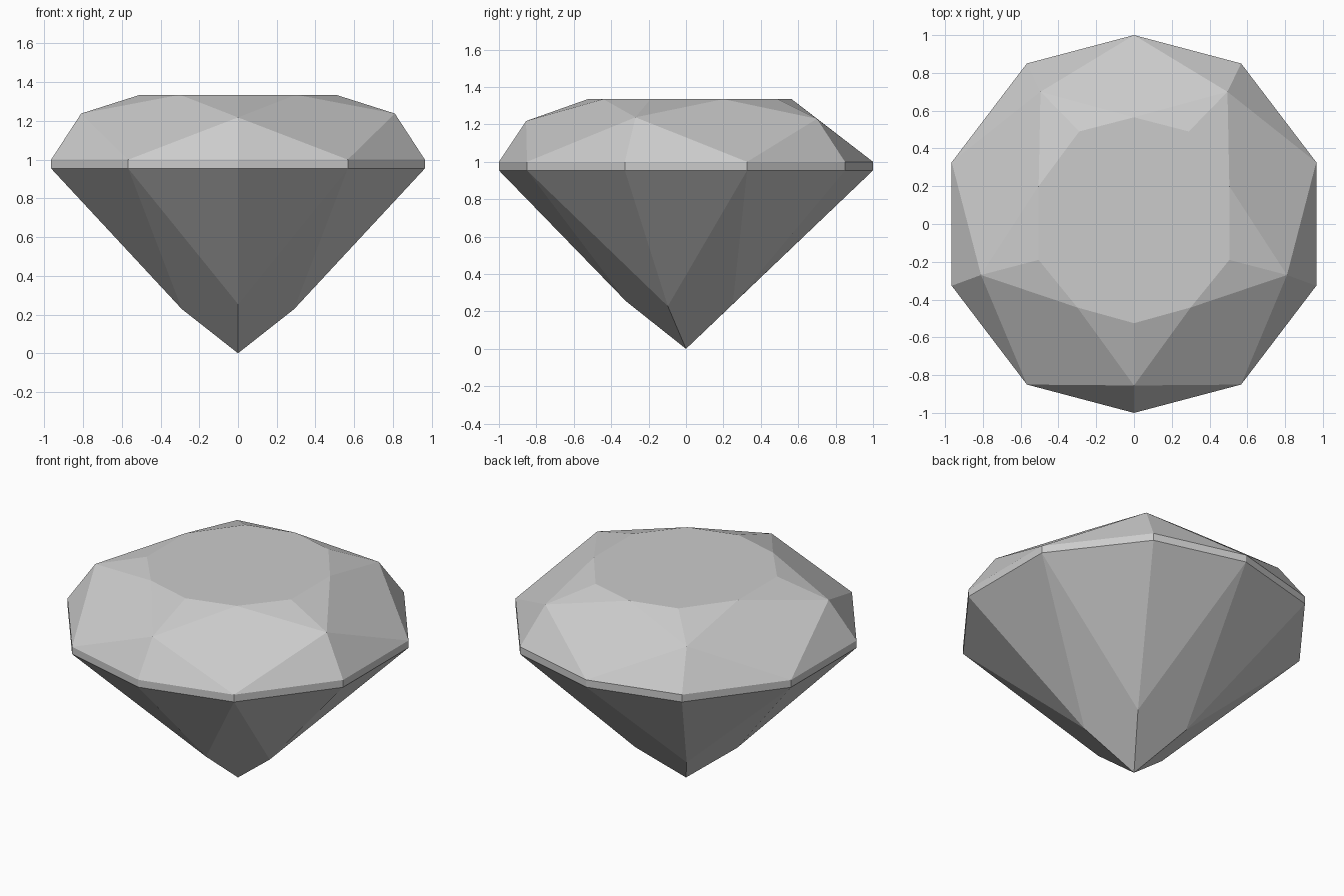
import bpy
import bmesh

old = bpy.data.objects.get("Cube")
if old:
    bpy.data.objects.remove(old, do_unlink=True)

# Stone colour
stone = bpy.data.materials.new("pale_grey_stone")
stone.use_nodes = True
colour = (0.6, 0.6, 0.6, 1)
stone.diffuse_color = colour
stone.node_tree.nodes["Principled BSDF"].inputs["Base Color"].default_value = colour


def mirrored(half):
    """Close a ring, counter-clockwise from the front, by mirroring its +x half."""
    return half + [(-x, y, z) for x, y, z in reversed(half) if x > 0]


def at_height(points, z):
    return [(x, y, z) for x, y in points]


def build(name, faces):
    bm = bmesh.new()
    for face in faces:
        bm.faces.new([bm.verts.new(p) for p in face])
    bmesh.ops.remove_doubles(bm, verts=bm.verts, dist=0.0005)
    mesh = bpy.data.meshes.new(name)
    bm.to_mesh(mesh)
    bm.free()
    mesh.materials.append(stone)
    obj = bpy.data.objects.new(name, mesh)
    bpy.context.collection.objects.link(obj)


# Rings of facet corners
outline = [(0, -1), (0.567, -0.85), (0.965, -0.327), (0.965, 0.327), (0.567, 0.85), (0, 1)]
table_outline = [(0, -0.525), (0.3, -0.442), (0.505, -0.19), (0.505, 0.2), (0.29, 0.49), (0, 0.565)]
girdle_top = mirrored(at_height(outline, 1.0))
girdle_low = mirrored(at_height(outline, 0.954))
table = mirrored(at_height(table_outline, 1.335))
crown_mid = mirrored([(0, -0.855, 1.218), (0.81, -0.27, 1.238), (0.495, 0.7, 1.23)])
pavilion_mid = mirrored([(0, -0.32, 0.254), (0.29, -0.097, 0.228), (0.18, 0.25, 0.239)])
culet = (0, 0, 0)

crown_faces = [table]
girdle_faces = []
pavilion_faces = []
for k in range(5):
    a, b, c, d = (2 * k - 1) % 10, 2 * k, 2 * k + 1, (2 * k + 2) % 10
    top, top_next = crown_mid[k], crown_mid[(k + 1) % 5]
    low, low_next = pavilion_mid[k], pavilion_mid[(k + 1) % 5]
    # Star triangles, girdle triangles and one kite per fifth of the crown
    crown_faces += [
        (top, table[b], table[a]), (top, table[c], table[b]),
        (girdle_top[a], girdle_top[b], top), (girdle_top[b], girdle_top[c], top),
        (girdle_top[c], top_next, table[c], top),
    ]
    # Girdle band
    for i, j in ((b, c), (c, d)):
        girdle_faces.append((girdle_low[i], girdle_low[j], girdle_top[j], girdle_top[i]))
    # Two triangles and one long kite per fifth of the pavilion
    pavilion_faces += [
        (low, girdle_low[b], girdle_low[a]), (low, girdle_low[c], girdle_low[b]),
        (culet, low_next, girdle_low[c], low),
    ]

build("crown", crown_faces)
build("girdle", girdle_faces)
build("pavilion", pavilion_faces)
